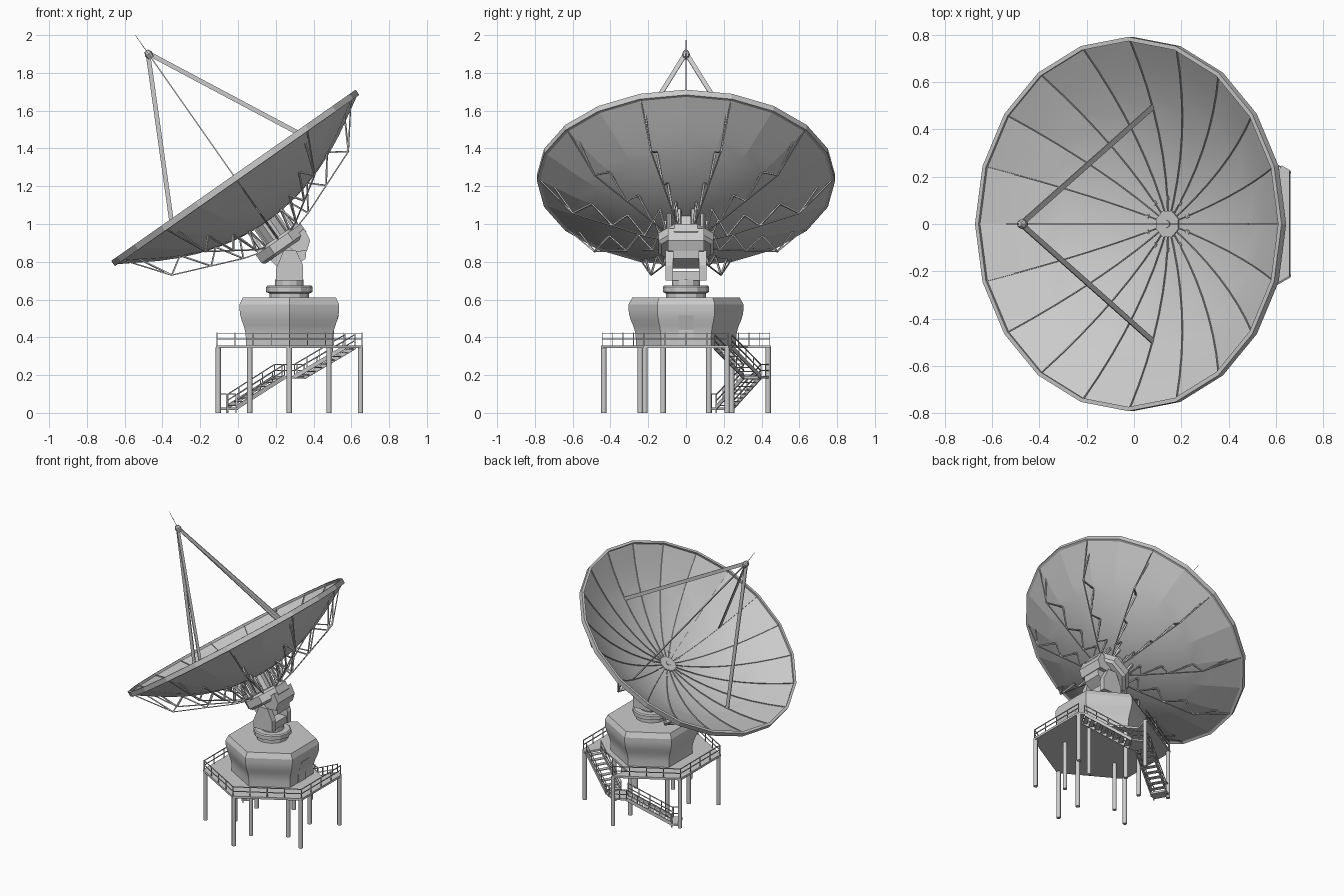
import bpy, bmesh
from math import sin, cos, pi, radians
from mathutils import Vector as V, Matrix

if "Cube" in bpy.data.objects:
    bpy.data.objects.remove(bpy.data.objects["Cube"])

CX = 0.272                                   # vertical axis of the base
T = radians(35)                              # dish tilt
DISH = Matrix(((cos(T), 0, -sin(T), -0.015), (0, 1, 0, 0),
               (sin(T), 0, cos(T), 1.245), (0, 0, 0, 1)))
BASE = Matrix.Translation((CX, 0, 0))
R, DEPTH = 0.775, 0.28


def finish(bm, name, mat=Matrix(), smooth=None):
    bmesh.ops.recalc_face_normals(bm, faces=bm.faces)
    me = bpy.data.meshes.new(name)
    bm.to_mesh(me)
    bm.free()
    ob = bpy.data.objects.new(name, me)
    bpy.context.collection.objects.link(ob)
    ob.matrix_world = mat
    if smooth:
        bpy.ops.object.select_all(action='DESELECT')
        ob.select_set(True)
        bpy.context.view_layer.objects.active = ob
        bpy.ops.object.shade_smooth_by_angle(angle=radians(smooth))
    return ob


def lathe(bm, prof, n, phase=0.0):
    """Revolve (radius, height) points; r = 0 becomes a pole."""
    rings = []
    for r, z in prof:
        if r == 0:
            rings.append([bm.verts.new((0, 0, z))] * n)
        else:
            rings.append([bm.verts.new((r * cos(phase + 2 * pi * i / n),
                                        r * sin(phase + 2 * pi * i / n), z)) for i in range(n)])
    for a, b in zip(rings, rings[1:]):
        for i in range(n):
            j = (i + 1) % n
            bm.faces.new(list(dict.fromkeys((a[i], a[j], b[j], b[i]))))


def bar(bm, p, q, w, t, ref=(0, 0, 1)):
    """Box from p to q, w wide along ref and t thick across it."""
    p, q, ref = V(p), V(q), V(ref)
    z = (q - p).normalized()
    if abs(z.dot(ref)) > 0.99:
        ref = V((1, 0, 0))
    x = (ref - z * ref.dot(z)).normalized()
    m = Matrix((x * w, z.cross(x) * t, q - p)).transposed().to_4x4()
    m.translation = (p + q) / 2
    bmesh.ops.create_cube(bm, size=1, matrix=m)


def prism(bm, pts, vec):
    a = [bm.verts.new(p) for p in pts]
    b = [bm.verts.new(V(p) + V(vec)) for p in pts]
    bm.faces.new(a)
    bm.faces.new(b)
    for i in range(len(a)):
        j = (i + 1) % len(a)
        bm.faces.new((a[i], a[j], b[j], b[i]))


def surf(r):
    return -DEPTH * (1 - (r / R) ** 2)


def polar(r, a, z):
    return V((r * cos(a), r * sin(a), z))


# reflector shell with raised rim band
rr = [R * i / 8 for i in range(9)]
bm = bmesh.new()
lathe(bm, [(r, surf(r)) for r in rr] + [(0.772, 0.016), (0.79, 0.016), (0.79, -0.018), (0.772, -0.018)]
      + [(r, surf(r) - 0.008) for r in rr[-2::-1]], 20)
finish(bm, "dish_reflector", DISH, 7)

# thin seams on the dish face
bm = bmesh.new()
for k in range(20):
    a = k * pi / 10
    for r0, r1 in zip(rr[:-1], rr[1:]):
        bar(bm, polar(r0, a, surf(r0) + 0.003), polar(r1, a, surf(r1) + 0.003), 0.008, 0.004)
lathe(bm, [(0, -0.265), (0.016, -0.265), (0.016, -0.285), (0, -0.285)], 8)
finish(bm, "dish_face_ribs", DISH)

# ten lattice trusses behind the dish
bm = bmesh.new()
low = [(0.775, -0.015), (0.6, -0.23), (0.39, -0.31), (0.22, -0.375), (0.13, -0.4)]
top = [0.7, 0.5, 0.31, 0.17]
for k in range(10):
    a = pi / 10 + k * pi / 5
    side = polar(1, a + pi / 2, 0)
    lo = [polar(r, a, z) for r, z in low]
    up = [polar(r, a, surf(r) - 0.006) for r in top]
    for p, q in zip(lo, lo[1:]):
        bar(bm, p, q, 0.006, 0.006, side)
    for i, u in enumerate(up):
        bar(bm, lo[i + 1], u, 0.01, 0.007, side)
        if i:
            bar(bm, lo[i], u, 0.01, 0.007, side)
    bar(bm, polar(0.11, a, -0.27), polar(0.11, a, -0.39), 0.016, 0.016, side)
finish(bm, "dish_back_trusses", DISH)

# four flat feed struts, node and needle
bm = bmesh.new()
for k in range(4):
    a = k * pi / 2
    bar(bm, polar(0.008, a, 0.79), polar(0.495, a, surf(0.495)), 0.024, 0.006, polar(1, a, 0))
finish(bm, "feed_struts", DISH)
bm = bmesh.new()
lathe(bm, [(0, 0.775), (0.016, 0.775), (0.022, 0.8), (0.012, 0.82), (0.002, 0.822), (0.001, 0.922), (0, 0.922)], 8)
finish(bm, "feed_node", DISH)

# hub drum, neck and elevation head
bm = bmesh.new()
lathe(bm, [(0, -0.27), (0.06, -0.27), (0.06, -0.385), (0.135, -0.385), (0.157, -0.40),
           (0.157, -0.45), (0.14, -0.465), (0, -0.465)], 8, pi / 8)
finish(bm, "dish_hub", DISH)
bm = bmesh.new()
head = [(-0.1, -0.45), (0.12, -0.45), (0.115, -0.5), (0.06, -0.565), (-0.03, -0.565), (-0.09, -0.51)]
prism(bm, [(u, -0.068, n) for u, n in head], (0, 0.136, 0))
back = [(0.02, -0.44), (0.145, -0.43), (0.135, -0.5), (0.09, -0.535), (0.03, -0.5)]
prism(bm, [(u, -0.095, n) for u, n in back], (0, 0.19, 0))
finish(bm, "elevation_head", DISH)

# yoke arms
arm = [(-0.072, 0.7), (0.073, 0.7), (0.073, 0.78), (0.035, 0.86), (-0.03, 0.86), (-0.072, 0.76)]
for s, name in ((-1, "yoke_arm_front"), (1, "yoke_arm_back")):
    bm = bmesh.new()
    prism(bm, [(x, s * 0.068, z) for x, z in arm], (0, s * 0.04, 0))
    finish(bm, name, BASE)
bm = bmesh.new()
bmesh.ops.create_cube(bm, size=1, matrix=Matrix.Translation((0, 0, 0.725)) @ Matrix.Diagonal((0.13, 0.15, 0.05, 1)))
finish(bm, "yoke_base", BASE)

# turntable
bm = bmesh.new()
lathe(bm, [(0, 0.605), (0.105, 0.605), (0.105, 0.632), (0.123, 0.64), (0.123, 0.667), (0.115, 0.674),
           (0.075, 0.674), (0.075, 0.705), (0, 0.705)], 12)
finish(bm, "turntable", BASE)

# hexagonal flared cabin with door
bm = bmesh.new()
lathe(bm, [(0, 0.355), (0.266, 0.355), (0.266, 0.4), (0.27, 0.43), (0.279, 0.46), (0.292, 0.49), (0.301, 0.52),
           (0.304, 0.545), (0.304, 0.575), (0.285, 0.61), (0, 0.612)], 6, pi / 6)
finish(bm, "cabin", BASE, 25)
bm = bmesh.new()
prism(bm, [(0.2, -0.04, 0.36), (0.236, -0.04, 0.36), (0.236, -0.04, 0.44), (0.262, -0.04, 0.515), (0.2, -0.04, 0.515)],
      (0, 0.08, 0))
finish(bm, "cabin_door", BASE)

# stair frames: n points outward, t runs along the platform edge
n2, t2 = V((0.5, 0.866, 0)), V((0.866, -0.5, 0))
n1, t1 = V((-0.5, 0.866, 0)), V((0.866, 0.5, 0))
hexv = [polar(0.45, radians(a), 0) for a in (90, 150, 210, 270, 330, 390)]

# hexagonal platform with stair notch
gate = n2 * 0.39 + t2 * 0.18
outline = hexv + [gate, n2 * 0.265 + t2 * 0.18, n2 * 0.265 - t2 * 0.19]
bm = bmesh.new()
prism(bm, [p + V((0, 0, 0.343)) for p in outline], (0, 0, 0.015))
finish(bm, "platform", BASE)

# support posts
bm = bmesh.new()
for k in range(6):
    for r in (0.435, 0.242):
        p = polar(r, pi / 6 + k * pi / 3, 0.1725)
        bmesh.ops.create_cone(bm, cap_ends=True, segments=12, radius1=0.014, radius2=0.014,
                              depth=0.345, matrix=Matrix.Translation(p))
finish(bm, "support_posts", BASE, 40)


def railing(bm, p, q, count, h=0.07):
    up = V((0, 0, h))
    for i in range(count + 1):
        a = p.lerp(q, i / count)
        bar(bm, a, a + up, 0.005, 0.005)
    for f in (0.5, 0.95):
        bar(bm, p + up * f, q + up * f, 0.005, 0.005)


# platform railing
bm = bmesh.new()
path = [p * 0.985 + V((0, 0, 0.355)) for p in hexv]
for p, q in zip(path, path[1:]):
    railing(bm, p, q, 4)
finish(bm, "platform_railing", BASE)


# two stair flights and landings
def flight(name, a, b, out, steps):
    half = out * 0.052
    bm = bmesh.new()
    for s in (-1, 1):
        bar(bm, a + half * s, b + half * s, 0.022, 0.006)
    for i in range(steps):
        c = a.lerp(b, (i + 0.5) / steps)
        bar(bm, c - half, c + half, 0.005, 0.028)
    finish(bm, name, BASE)
    bm = bmesh.new()
    for s in (-1, 1):
        railing(bm, a + half * s, b + half * s, 4)
    finish(bm, name + "_railing", BASE)


def zv(h):
    return V((0, 0, h))


flight("lower_stair", n1 * 0.33 - t1 * 0.16 + zv(0.03), n1 * 0.33 + t1 * 0.13 + zv(0.19), n1, 8)
flight("upper_stair", n2 * 0.33 - t2 * 0.13 + zv(0.19), n2 * 0.33 + t2 * 0.18 + zv(0.348), n2, 8)
bm = bmesh.new()
land = [n1 * 0.385 + t1 * 0.13, n1 * 0.275 + t1 * 0.13, n2 * 0.275 - t2 * 0.13, n2 * 0.385 - t2 * 0.13, V((0, 0.444, 0))]
prism(bm, [p + zv(0.183) for p in land], (0, 0, 0.012))
for p in (land[0], land[3]):
    railing(bm, p + zv(0.19), land[4] + zv(0.19), 2)
finish(bm, "stair_landing", BASE)
bm = bmesh.new()
foot = n1 * 0.33 - t1 * 0.19
bar(bm, foot - n1 * 0.055 + zv(0.022), foot + n1 * 0.055 + zv(0.022), 0.014, 0.07)
for s in (-1, 1):
    for e in (-0.215, -0.165):
        p = n1 * (0.33 + s * 0.05) + t1 * e
        bar(bm, p, p + zv(0.1), 0.006, 0.006)
    p = n1 * (0.33 + s * 0.05)
    bar(bm, p - t1 * 0.215 + zv(0.1), p - t1 * 0.165 + zv(0.1), 0.005, 0.005)
finish(bm, "stair_foot", BASE)
